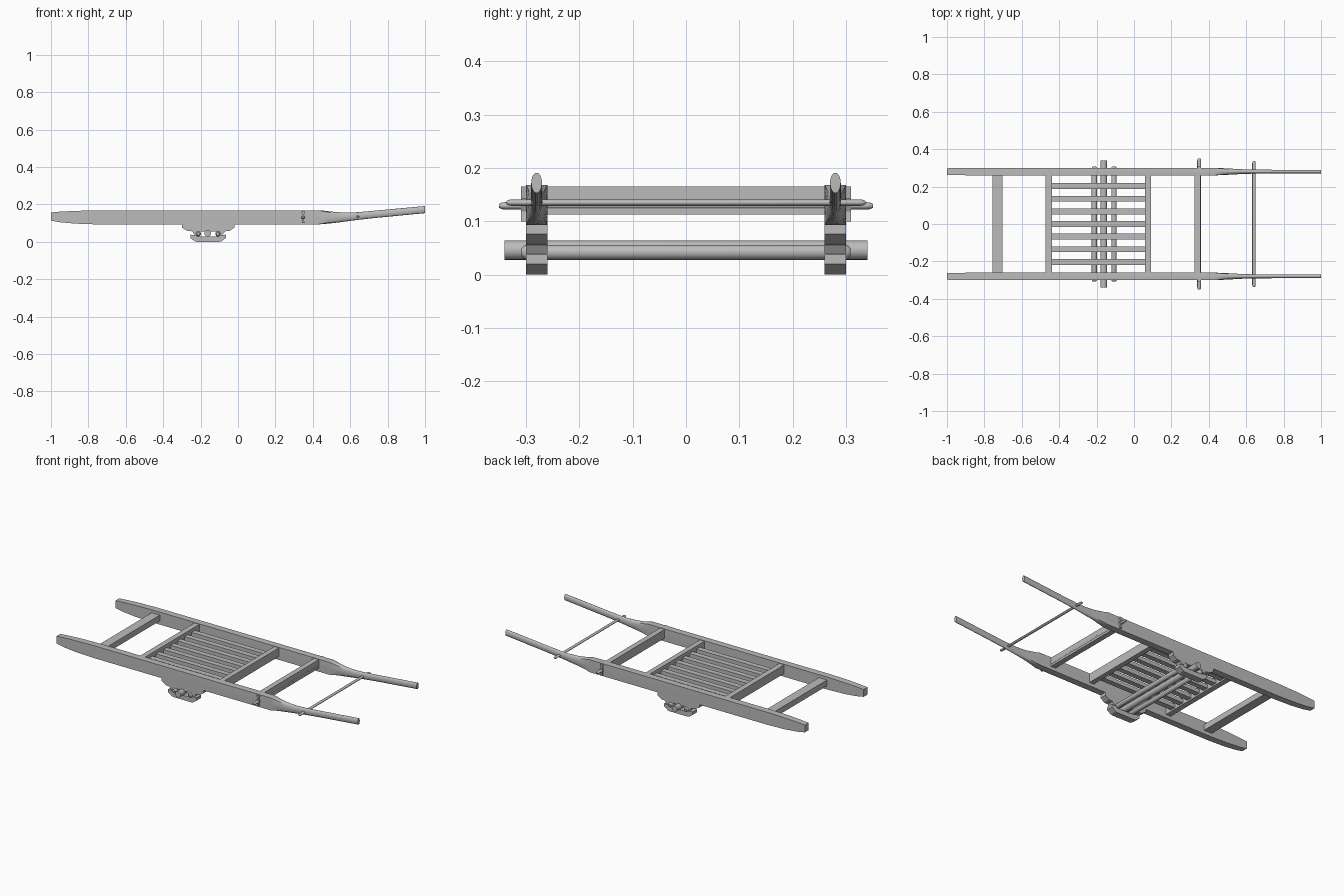
import bpy, bmesh, math

cube = bpy.data.objects.get("Cube")
if cube:
    bpy.data.objects.remove(cube)

grey = bpy.data.materials.new("plain grey")
grey.use_nodes = True
GREY = (0.5, 0.5, 0.5, 1)
grey.diffuse_color = GREY
grey.node_tree.nodes["Principled BSDF"].inputs["Base Color"].default_value = GREY


def finish(name, bm, smooth=False):
    bmesh.ops.recalc_face_normals(bm, faces=bm.faces)
    mesh = bpy.data.meshes.new(name)
    bm.to_mesh(mesh)
    bm.free()
    mesh.materials.append(grey)
    obj = bpy.data.objects.new(name, mesh)
    bpy.context.collection.objects.link(obj)
    if smooth:
        bpy.ops.object.select_all(action='DESELECT')
        obj.select_set(True)
        bpy.context.view_layer.objects.active = obj
        bpy.ops.object.shade_smooth_by_angle(angle=math.radians(35))
    return obj


def loft(name, rings, smooth=True):
    """Skin a list of equal-length point rings and cap both ends."""
    bm = bmesh.new()
    loops = [[bm.verts.new(p) for p in ring] for ring in rings]
    n = len(loops[0])
    for a, b in zip(loops, loops[1:]):
        for i in range(n):
            j = (i + 1) % n
            bm.faces.new((a[i], a[j], b[j], b[i]))
    bm.faces.new(loops[0])
    bm.faces.new(loops[-1])
    return finish(name, bm, smooth)


def box(name, x0, x1, y0, y1, z0, z1):
    ring = [(x0, z0), (x1, z0), (x1, z1), (x0, z1)]
    return loft(name, [[(x, y, z) for x, z in ring] for y in (y0, y1)], False)


def extrude(name, profile, y0, y1):
    """Push an x-z outline along y."""
    return loft(name, [[(x, y, z) for x, z in profile] for y in (y0, y1)], False)


def rod(name, x, z, half, rx, rz, tip=0.0, sides=16):
    """Round bar across the frame, with optionally rounded tips."""
    stations = [(-half, 1), (half, 1)]
    if tip:
        stations = [(-half, 0.55), (-half + tip * 0.4, 0.88), (-half + tip, 1),
                    (half - tip, 1), (half - tip * 0.4, 0.88), (half, 0.55)]
    angles = [2 * math.pi * i / sides for i in range(sides)]
    return loft(name, [[(x + rx * s * math.cos(a), y, z + rz * s * math.sin(a))
                        for a in angles] for y, s in stations])


def shaft_ring(x, zb, zt, half, rnd, yc, n=24):
    """Cross-section blending from a rectangle (0) to an ellipse (1)."""
    pts = []
    for i in range(n):
        a = 2 * math.pi * i / n
        c, s = math.cos(a), math.sin(a)
        k = rnd + (1 - rnd) / max(abs(c), abs(s))
        pts.append((x, yc + half * c * k, (zb + zt) / 2 + (zt - zb) / 2 * s * k))
    return pts


# x, bottom, top, half width, roundness along each shaft
SHAFT = [(-1, .113, .157, .018, 0), (-.95, .104, .161, .0185, 0),
         (-.87, .097, .165, .02, 0), (-.76, .093, .168, .02, 0),
         (.43, .093, .168, .02, 0), (.46, .095, .166, .019, .4),
         (.52, .101, .159, .016, .9), (.58, .109, .156, .0125, 1),
         (.64, .117, .158, .011, 1), (.74, .128, .167, .01, 1),
         (1, .153, .191, .01, 1)]

BRACKET = [(-.30, .095), (-.30, .076), (-.27, .058), (-.245, .056),
           (-.235, .04), (-.222, .04), (-.215, .055), (-.10, .055),
           (-.094, .04), (-.08, .04), (-.07, .056), (-.045, .058),
           (-.02, .076), (-.02, .095)]
SHOE = [(-.255, .038), (-.255, .02), (-.23, .002), (-.22, 0), (-.10, 0),
        (-.09, .002), (-.065, .02), (-.065, .038), (-.10, .034),
        (-.125, .028), (-.195, .028), (-.22, .034)]
WEDGE = [(.341, .10), (.355, .10), (.353, .118), (.359, .13),
         (.353, .143), (.357, .165), (.339, .165), (.343, .143),
         (.337, .13), (.343, .118)]

for side, s in (("left", 1), ("right", -1)):
    yc = s * 0.28
    loft(side + "_shaft", [shaft_ring(*st, yc) for st in SHAFT])
    extrude(side + "_axle_bracket", BRACKET, yc - .02, yc + .02)
    extrude(side + "_axle_shoe", SHOE, yc - .02, yc + .02)
    extrude(side + "_tenon_wedge", WEDGE, s * .295, s * .309)

# Cross members between the shafts
for name, x0, x1, z0, z1 in (("rear_crossbar", -.757, -.703, .115, .15),
                             ("bed_rear_bar", -.472, -.439, .113, .165),
                             ("bed_front_bar", .06, .09, .113, .165),
                             ("front_crossbar", .324, .356, .113, .165)):
    box(name, x0, x1, -.262, .262, z0, z1)

# Bed slats
for i in range(7):
    y = (i - 3) * .0675
    box(f"bed_slat_{i + 1}", -.442, .063, y - .016, y + .016, .122, .145)

# Axle, its two retaining bars, the through tenon and the handle rod
rod("axle", -.162, .046, .34, .018, .018, sides=24)
for name, x in (("rear_axle_pin", -.212), ("front_axle_pin", -.107)):
    rod(name, x, .042, .308, .014, .014, tip=.01)
rod("crossbar_tenon", .348, .129, .35, .01, .007, tip=.012)
rod("handle_rod", .641, .135, .336, .009, .006, tip=.01)
